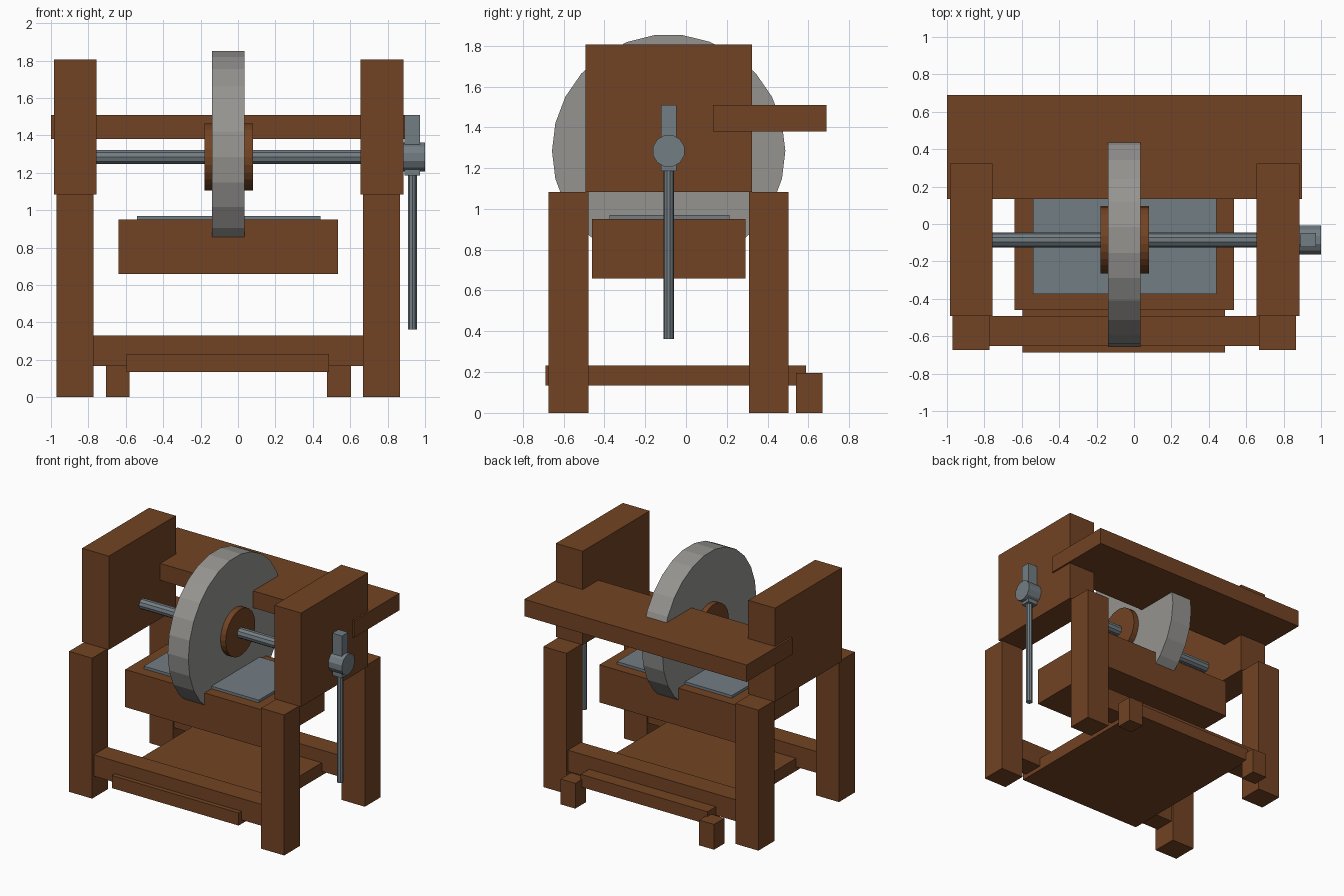
import bpy, bmesh, math
from mathutils import Matrix

if "Cube" in bpy.data.objects:
    bpy.data.objects.remove(bpy.data.objects["Cube"])


def material(name, rgb):
    m = bpy.data.materials.new(name)
    m.diffuse_color = (*rgb, 1)
    m.use_nodes = True
    m.node_tree.nodes["Principled BSDF"].inputs["Base Color"].default_value = m.diffuse_color
    return m


WOOD = material("brown wood", (0.17, 0.057, 0.017))
STONE = material("grey stone", (0.30, 0.295, 0.28))
METAL = material("blue grey metal", (0.17, 0.205, 0.227))


def finish(bm, name, mat):
    me = bpy.data.meshes.new(name)
    bmesh.ops.recalc_face_normals(bm, faces=bm.faces)
    bm.to_mesh(me)
    bm.free()
    me.materials.append(mat)
    ob = bpy.data.objects.new(name, me)
    bpy.context.collection.objects.link(ob)
    return ob


def box(name, x, y, z, mat=WOOD):
    """Box from (min, max) ranges on each axis."""
    bm = bmesh.new()
    bmesh.ops.create_cube(bm, size=1)
    for v in bm.verts:
        v.co = [(r[0] + r[1]) / 2 + c * (r[1] - r[0]) for c, r in zip(v.co, (x, y, z))]
    return finish(bm, name, mat)


def cylinder(name, sides, radius, span, centre, axis, mat, turn=0.0):
    """Cylinder along X (centre = y, z) or Z (centre = x, y)."""
    bm = bmesh.new()
    bmesh.ops.create_cone(bm, cap_ends=True, segments=sides, radius1=radius,
                          radius2=radius, depth=span[1] - span[0])
    mid = (span[0] + span[1]) / 2
    rot = Matrix.Rotation(turn, 4, 'Z')
    if axis == 'X':
        rot = Matrix.Rotation(math.pi / 2, 4, 'Y') @ rot
        loc = (mid, *centre)
    else:
        loc = (*centre, mid)
    bmesh.ops.transform(bm, matrix=Matrix.Translation(loc) @ rot, verts=bm.verts)
    return finish(bm, name, mat)


AXLE = (-0.085, 1.284)  # axle position in y, z

# Legs and bearing blocks
sides_x = {"left": ((-0.97, -0.773), (-0.985, -0.757)),
           "right": ((0.668, 0.865), (0.655, 0.884))}
for side, (leg_x, block_x) in sides_x.items():
    box(f"front_leg_{side}", leg_x, (-0.673, -0.478), (0, 1.083))
    box(f"back_leg_{side}", leg_x, (0.31, 0.503), (0, 1.083))
    box(f"bearing_block_{side}", block_x, (-0.493, 0.323), (1.083, 1.805))

# Lower rails between the legs
for name, y in (("front_rail", (-0.653, -0.492)), ("back_rail", (0.325, 0.485))):
    box(name, (-0.78, 0.675), y, (0.166, 0.33))

# Foot board with two small feet at the back
box("foot_board", (-0.595, 0.487), (-0.688, 0.588), (0.135, 0.232))
box("small_foot_left", (-0.707, -0.58), (0.54, 0.668), (0, 0.195))
box("small_foot_right", (0.477, 0.603), (0.54, 0.668), (0, 0.195))

# Water trough, water surface and back shelf
box("trough", (-0.64, 0.535), (-0.46, 0.291), (0.66, 0.95))
box("water", (-0.54, 0.44), (-0.375, 0.213), (0.94, 0.97), METAL)
box("back_shelf", (-1.0, 0.897), (0.133, 0.689), (1.38, 1.51))

# Grinding wheel, wooden hub and axle
cylinder("grinding_wheel", 26, 0.572, (-0.14, 0.036), AXLE, 'X', STONE)
cylinder("wheel_hub", 26, 0.18, (-0.18, 0.08), AXLE, 'X', WOOD)
cylinder("axle", 10, 0.04, (-0.85, 0.9), AXLE, 'X', METAL)

# Crank
cylinder("crank_hub", 12, 0.08, (0.884, 1.0), AXLE, 'X', METAL, math.radians(15))
box("crank_block", (0.89, 0.973), (-0.122, -0.047), (1.185, 1.51), METAL)
cylinder("crank_handle", 10, 0.025, (0.362, 1.2), (0.932, -0.085), 'Z', METAL)
